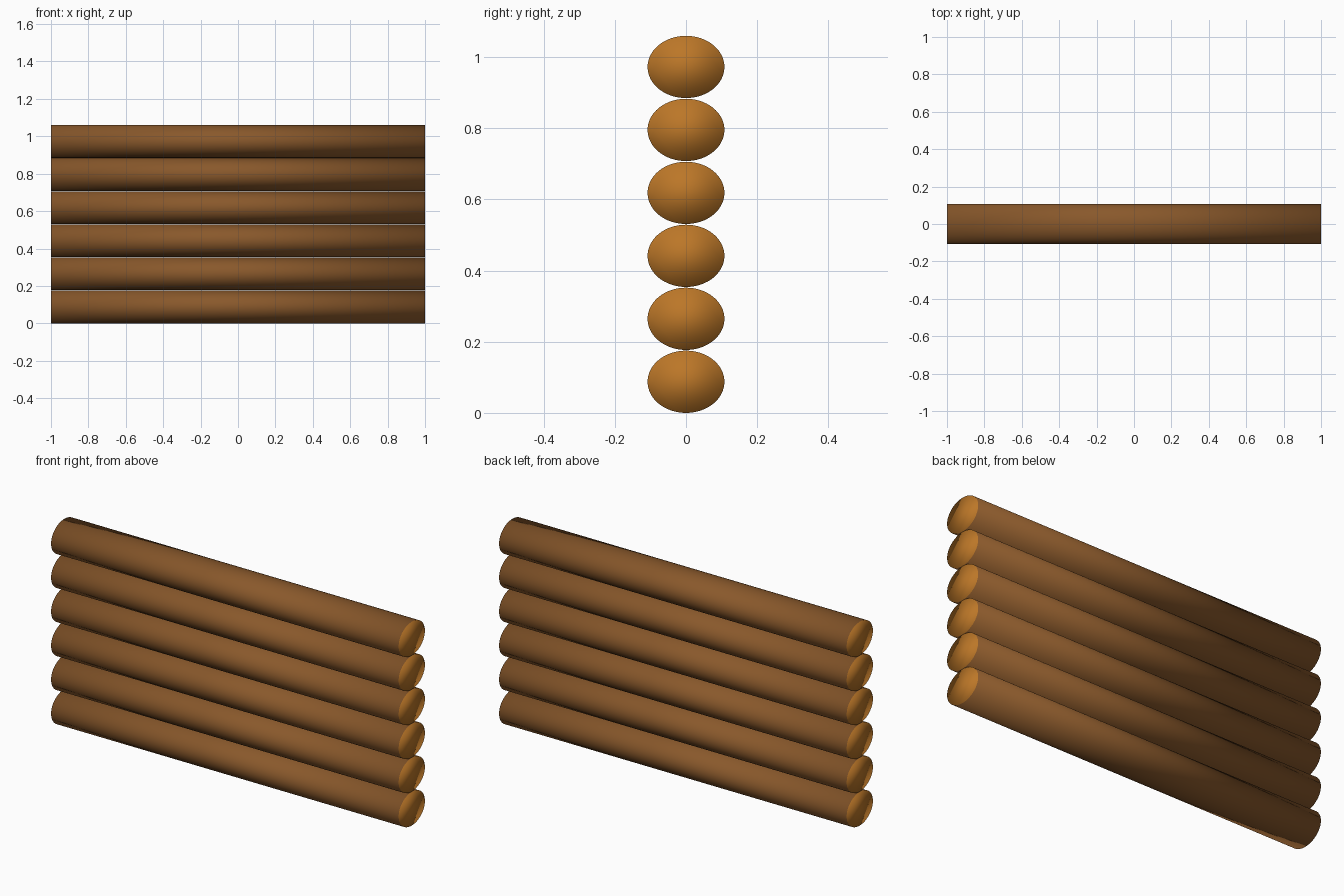
import bpy
import bmesh
from mathutils import Matrix

if "Cube" in bpy.data.objects:
    bpy.data.objects.remove(bpy.data.objects["Cube"])

LOGS = 6
HALF_WIDTH = 0.108    # y radius of the oval section
HALF_HEIGHT = 0.0875  # z radius of the oval section
SPACING = 0.177


def make_material(name, colour):
    mat = bpy.data.materials.new(name)
    mat.diffuse_color = (*colour, 1.0)
    mat.use_nodes = True
    mat.node_tree.nodes["Principled BSDF"].inputs["Base Color"].default_value = mat.diffuse_color
    return mat


bark = make_material("bark_brown", (0.25, 0.098, 0.024))
cut_wood = make_material("cut_wood_orange", (0.5, 0.183, 0.021))


def make_log(name, z):
    """Oval log along x with differently coloured cut ends."""
    bm = bmesh.new()
    bmesh.ops.create_cone(bm, cap_ends=True, segments=64,
                          radius1=1, radius2=1, depth=2)
    # lay the unit cylinder along x, then squash the section to an oval
    bm.transform(Matrix.Diagonal((1, HALF_WIDTH, HALF_HEIGHT, 1))
                 @ Matrix.Rotation(1.5707963, 4, 'Y'))
    bm.normal_update()
    for face in bm.faces:
        face.smooth = True  # ends blend softly into the sides
        face.material_index = 1 if abs(face.normal.x) > 0.9 else 0
    mesh = bpy.data.meshes.new(name)
    bm.to_mesh(mesh)
    bm.free()
    mesh.materials.append(bark)
    mesh.materials.append(cut_wood)
    obj = bpy.data.objects.new(name, mesh)
    obj.location.z = z
    bpy.context.collection.objects.link(obj)


# stack of logs forming the wall
for i in range(LOGS):
    make_log(f"log_{i + 1}", HALF_HEIGHT + i * SPACING)
